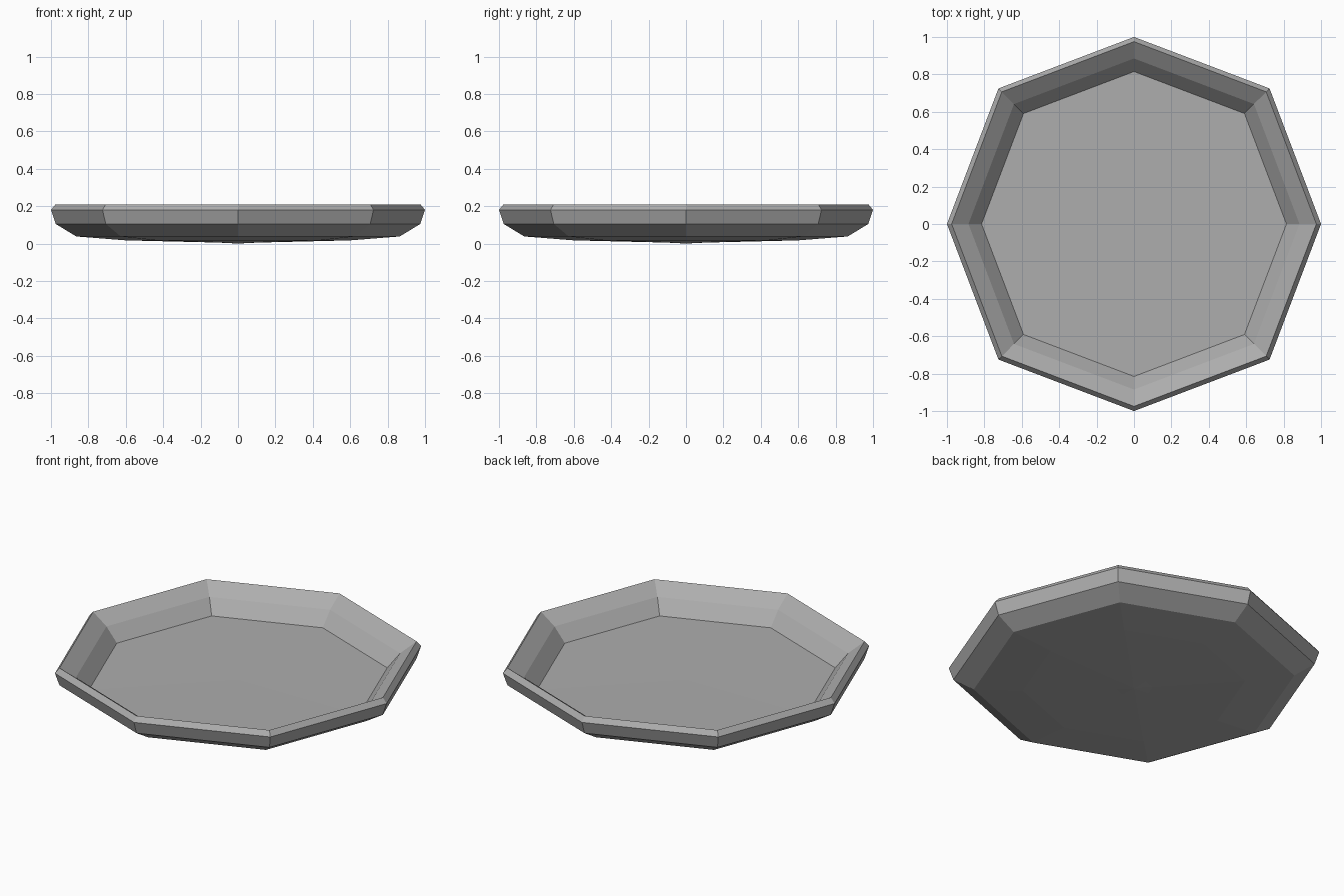
import bpy
import bmesh
import math

if "Cube" in bpy.data.objects:
    bpy.data.objects.remove(bpy.data.objects["Cube"])

SIDES = 8
DIAGONAL = 1.025  # diagonal corners sit slightly further out than axis corners

# Closed half-section (radius, height): underside centre, outer wall, rim, inner wall, floor centre
PROFILE = [
    (0.0, 0.0), (0.10, 0.005), (0.60, 0.017), (0.865, 0.038),
    (0.975, 0.105), (1.0, 0.18), (0.975, 0.21),
    (0.885, 0.145), (0.815, 0.062), (0.0, 0.057),
]


def add_ring(bm, radius, z):
    """One octagonal ring, or a single vertex on the axis."""
    if radius == 0:
        return [bm.verts.new((0, 0, z))]
    ring = []
    for i in range(SIDES):
        a = 2 * math.pi * i / SIDES
        r = radius * (DIAGONAL if i % 2 else 1.0)
        ring.append(bm.verts.new((r * math.cos(a), r * math.sin(a), z)))
    return ring


def bridge(bm, lower, upper):
    """Join two neighbouring rings with quads, or triangles at the axis."""
    for i in range(SIDES):
        j = (i + 1) % SIDES
        if len(lower) == 1:
            bm.faces.new((lower[0], upper[j], upper[i]))
        elif len(upper) == 1:
            bm.faces.new((lower[i], lower[j], upper[0]))
        else:
            bm.faces.new((lower[i], lower[j], upper[j], upper[i]))


# Octagonal dish, flat shaded
bm = bmesh.new()
rings = [add_ring(bm, r, z) for r, z in PROFILE]
for lower, upper in zip(rings, rings[1:]):
    bridge(bm, lower, upper)
bmesh.ops.recalc_face_normals(bm, faces=bm.faces)
mesh = bpy.data.meshes.new("dish")
bm.to_mesh(mesh)
bm.free()

# Single grey colour
grey = bpy.data.materials.new("plain grey")
grey.diffuse_color = (0.42, 0.42, 0.42, 1)
grey.use_nodes = True
grey.node_tree.nodes["Principled BSDF"].inputs["Base Color"].default_value = grey.diffuse_color
mesh.materials.append(grey)

dish = bpy.data.objects.new("dish", mesh)
bpy.context.collection.objects.link(dish)
